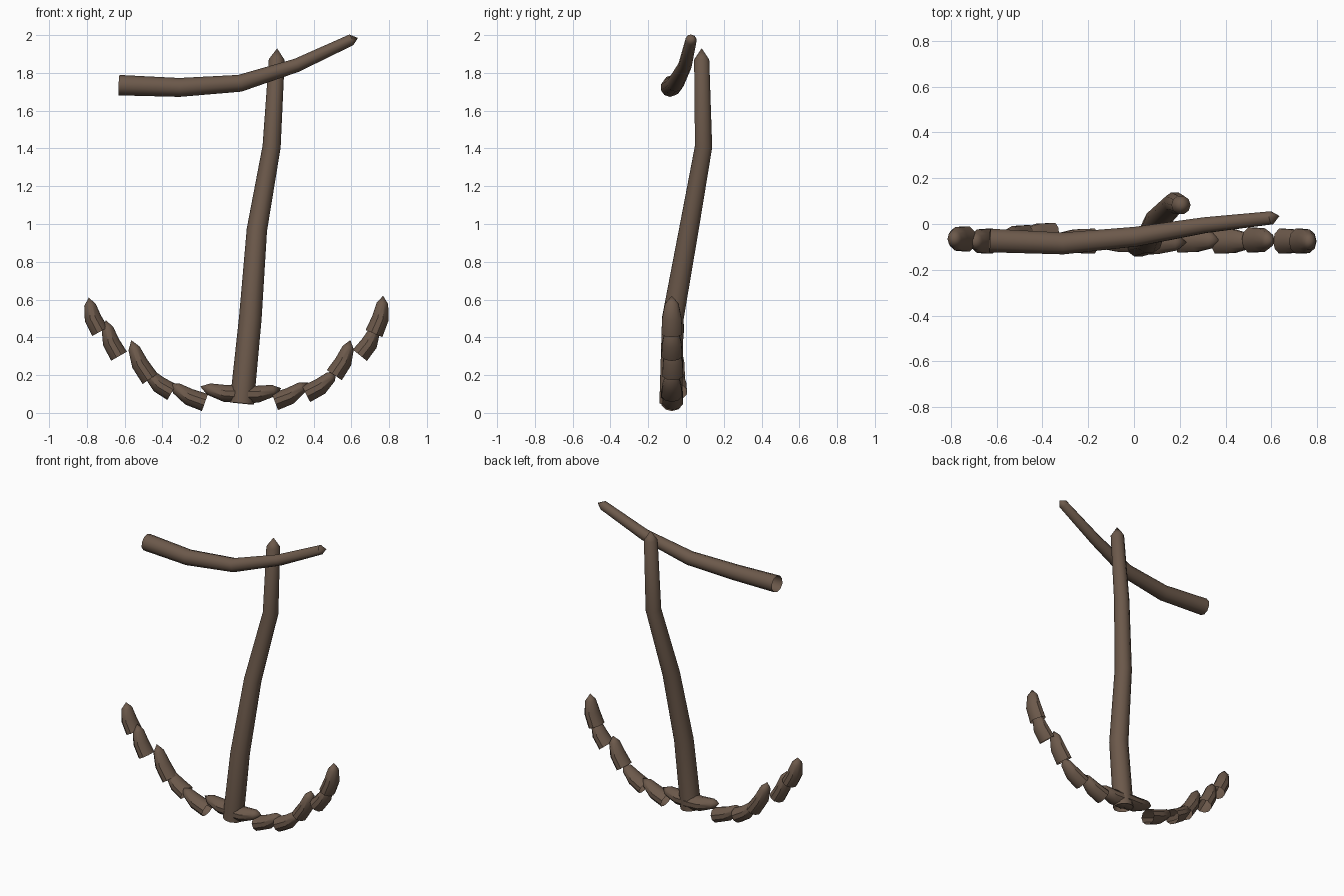
import bpy
import bmesh
import math
from mathutils import Vector

default_cube = bpy.data.objects.get("Cube")
if default_cube:
    bpy.data.objects.remove(default_cube, do_unlink=True)

# Single weathered bark colour
bark = bpy.data.materials.new("bark brown")
bark_colour = (0.15, 0.10, 0.07, 1)
bark.diffuse_color = bark_colour
bark.use_nodes = True
bark.node_tree.nodes["Principled BSDF"].inputs["Base Color"].default_value = bark_colour

SIDES = 10


def pointed_tube(name, path, radii, tip, depth=1.0):
    """Tapering tube, open at the start, closed with a point at the tip."""
    points = [Vector(p) for p in path] + [Vector(tip)]
    bm = bmesh.new()
    rings = []
    for i, radius in enumerate(radii):
        direction = points[i + 1] - points[i]
        if i > 0:
            direction = direction.normalized() + (points[i] - points[i - 1]).normalized()
        direction.normalize()
        across = Vector((0, 1, 0)).cross(direction).normalized()
        back = direction.cross(across)
        ring = []
        for k in range(SIDES):
            angle = math.tau * k / SIDES
            offset = across * math.cos(angle) + back * math.sin(angle) * depth
            ring.append(bm.verts.new(points[i] + offset * radius))
        rings.append(ring)
    for low, high in zip(rings, rings[1:]):
        for k in range(SIDES):
            n = (k + 1) % SIDES
            bm.faces.new((low[k], low[n], high[n], high[k]))
    point = bm.verts.new(points[-1])
    for k in range(SIDES):
        bm.faces.new((rings[-1][k], rings[-1][(k + 1) % SIDES], point))
    mesh = bpy.data.meshes.new(name)
    bm.to_mesh(mesh)
    bm.free()
    mesh.materials.append(bark)
    obj = bpy.data.objects.new(name, mesh)
    bpy.context.collection.objects.link(obj)
    bpy.ops.object.select_all(action='DESELECT')
    obj.select_set(True)
    bpy.context.view_layer.objects.active = obj
    bpy.ops.object.shade_smooth_by_angle(angle=math.radians(40))
    return obj


# Crooked upright shaft
pointed_tube("shaft",
             [(0.02, -0.08, 0.05), (0.065, -0.07, 0.5), (0.1, 0.015, 0.97),
              (0.178, 0.093, 1.41), (0.205, 0.083, 1.87)],
             [0.064, 0.06, 0.054, 0.048, 0.042], (0.207, 0.083, 1.93))

# Bent crossbar in front of the shaft
pointed_tube("crossbar",
             [(-0.63, -0.072, 1.735), (-0.31, -0.085, 1.723), (0.01, -0.055, 1.745),
              (0.31, -0.005, 1.84), (0.6, 0.027, 1.975)],
             [0.054, 0.05, 0.045, 0.036, 0.03], (0.635, 0.035, 1.985))

# Overlapping thorn segments of each arm: base x, base z, tip x, tip z, y
arms = {
    "left": [(0.01, 0.1, 0.23, 0.13, -0.08), (0.195, 0.06, 0.37, 0.16, -0.07),
             (0.36, 0.1, 0.52, 0.22, -0.075), (0.51, 0.2, 0.595, 0.385, -0.07),
             (0.645, 0.305, 0.735, 0.47, -0.075), (0.72, 0.42, 0.768, 0.62, -0.075)],
    "right": [(0.03, 0.1, -0.2, 0.14, -0.07), (-0.175, 0.055, -0.36, 0.155, -0.075),
              (-0.35, 0.11, -0.49, 0.23, -0.05), (-0.465, 0.18, -0.565, 0.385, -0.06),
              (-0.63, 0.3, -0.7, 0.49, -0.075), (-0.73, 0.43, -0.79, 0.61, -0.065)],
}
for side, segments in arms.items():
    for number, (bx, bz, tx, tz, y) in enumerate(segments, 1):
        base, tip = Vector((bx, y, bz)), Vector((tx, y, tz))
        run = (tip - base).normalized()
        # Bow the middle of the segment towards the outside of the arc
        outward = Vector((abs(run.z) * (1 if side == "left" else -1), 0, -abs(run.x)))
        middle = base.lerp(tip, 0.42) + outward * 0.014
        shoulder = base.lerp(tip, 0.8) + outward * 0.006
        pointed_tube(f"{side}_arm_thorn_{number}", [base, middle, shoulder],
                     [0.048, 0.045, 0.031], tip, depth=1.2)
